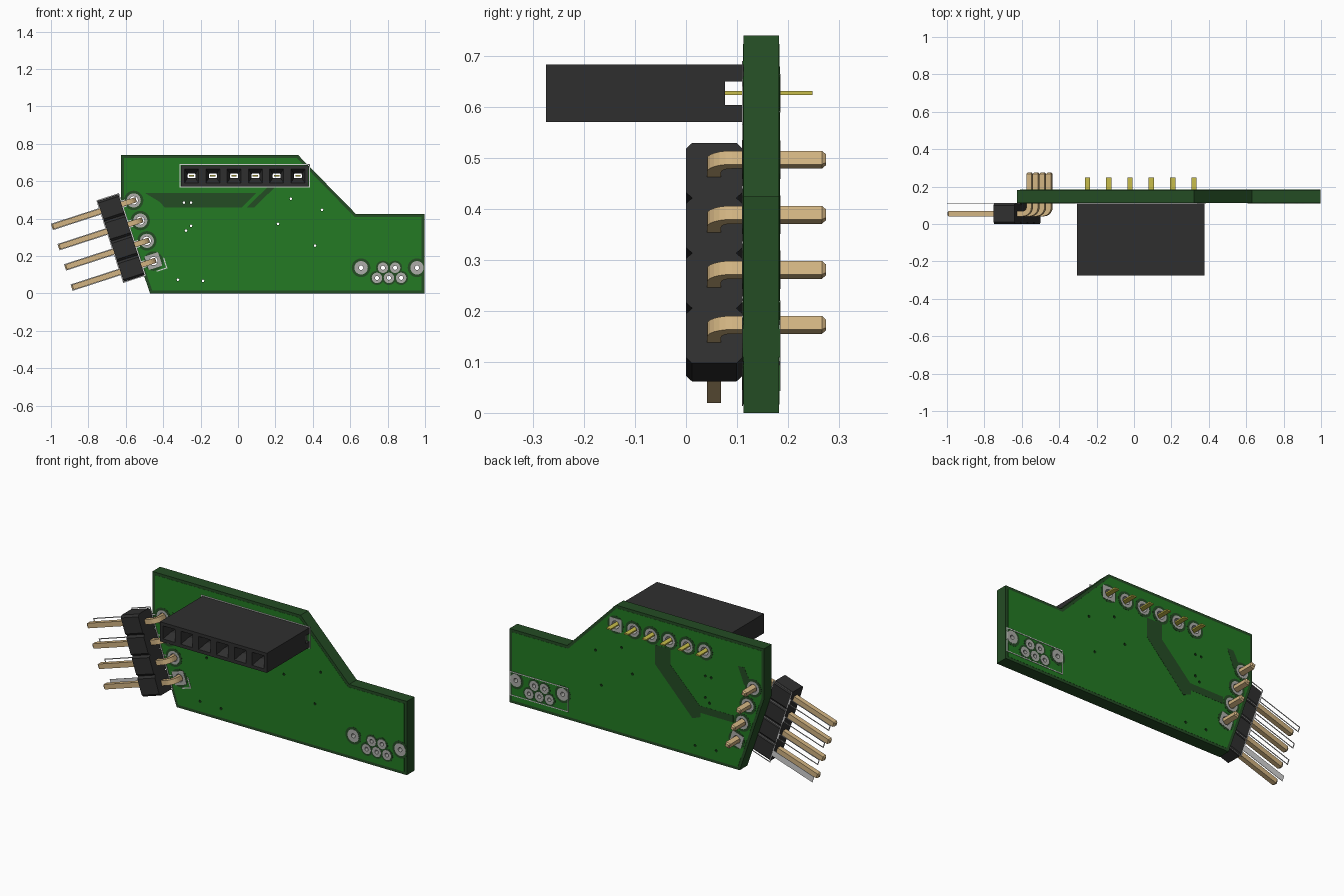
import bpy, bmesh, math
from mathutils import Vector
from mathutils.geometry import tessellate_polygon

cube = bpy.data.objects.get("Cube")
if cube:
    bpy.data.objects.remove(cube, do_unlink=True)


def material(name, r, g, b):
    lin = [((c / 255 + 0.055) / 1.055) ** 2.4 for c in (r, g, b)] + [1.0]
    m = bpy.data.materials.new(name)
    m.use_nodes = True
    m.diffuse_color = lin
    node = next(n for n in m.node_tree.nodes if n.type == 'BSDF_PRINCIPLED')
    node.inputs["Base Color"].default_value = lin
    return m


GREEN = material("green copper pour", 35, 122, 35)
DARK = material("dark green board", 36, 76, 36)
BLACK = material("black plastic", 47, 47, 47)
TAN = material("tan gold pin", 210, 180, 130)
YELLOW = material("yellow contact", 200, 190, 75)
PAD = material("grey pad", 172, 172, 168)
SILK = material("white print", 212, 212, 212)


def finish(name, bm, mat):
    bmesh.ops.recalc_face_normals(bm, faces=bm.faces[:])
    me = bpy.data.meshes.new(name)
    bm.to_mesh(me)
    bm.free()
    me.materials.append(mat)
    ob = bpy.data.objects.new(name, me)
    bpy.context.collection.objects.link(ob)
    return ob


def plate(name, shapes, y0, y1, mat):
    """Each shape is [outline, hole, hole...] in x,z, extruded from y0 to y1."""
    bm = bmesh.new()
    for loops in shapes:
        tris = tessellate_polygon([[Vector((x, z, 0)) for x, z in lp] for lp in loops])
        flat = [p for lp in loops for p in lp]
        a = [bm.verts.new((x, y0, z)) for x, z in flat]
        b = [bm.verts.new((x, y1, z)) for x, z in flat]
        for t in tris:
            bm.faces.new([a[i] for i in t])
            bm.faces.new([b[i] for i in reversed(t)])
        start = 0
        for lp in loops:
            n = len(lp)
            for i in range(n):
                p, q = start + i, start + (i + 1) % n
                bm.faces.new((a[p], a[q], b[q], b[p]))
            start += n
    return finish(name, bm, mat)


def loft(name, rings, mat):
    """Closed solid through a list of equal rings of 3D points."""
    bm = bmesh.new()
    vs = [[bm.verts.new(p) for p in r] for r in rings]
    for r, s in zip(vs, vs[1:]):
        n = len(r)
        for i in range(n):
            bm.faces.new((r[i], r[(i + 1) % n], s[(i + 1) % n], s[i]))
    bm.faces.new(vs[0])
    bm.faces.new(vs[-1])
    return finish(name, bm, mat)


def circle(c, r, n=24, xmax=9.0):
    return [(min(xmax, c[0] + r * math.cos(math.tau * i / n)), c[1] + r * math.sin(math.tau * i / n))
            for i in range(n)]


def inset(poly, d):
    out = []
    for i, p in enumerate(poly):
        p, a, b = Vector(p), Vector(poly[i - 1]), Vector(poly[(i + 1) % len(poly)])
        e, f = (p - a).normalized(), (b - p).normalized()
        n, m = Vector((-e.y, e.x)), Vector((-f.y, f.x))
        out.append(tuple(p + (n + m) * d / (1 + n.dot(m))))
    return out


def rect(x0, x1, z0, z1):
    return [(x0, z0), (x1, z0), (x1, z1), (x0, z1)]


# Angled header frame: u points outward along the pins, v down the row
PITCH = 0.1137
ANG = math.radians(18)
CX, CZ = -0.505, 0.335


def hdr(u, v):
    c, s = math.cos(ANG), math.sin(ANG)
    return (CX - u * c + v * s, CZ - u * s - v * c)


def hdr_rect(u0, u1, v0, v1):
    return [hdr(u0, v0), hdr(u1, v0), hdr(u1, v1), hdr(u0, v1)]


def hdr3(u, v, y):
    x, z = hdr(u, v)
    return (x, y, z)


header_v = [(i - 1.5) * PITCH for i in range(4)]
socket_x = [0.036 + (i - 2.5) * PITCH for i in range(6)]
SZ = 0.628                      # socket row height
F, B = 0.1125, 0.1825           # front and back of the board

# Pads: centre, outer loop, drill radius, clearance radius
pads = []
for v in header_v:
    c = hdr(0, v)
    square = v == header_v[-1]
    pads.append((c, hdr_rect(-0.038, 0.038, v - 0.038, v + 0.038) if square else circle(c, 0.038), 0.0224, 0.052))
for x in socket_x:
    square = x == socket_x[-1]
    pads.append(((x, SZ), rect(x - 0.038, x + 0.038, SZ - 0.038, SZ + 0.038) if square
                 else circle((x, SZ), 0.038), 0.0224, 0.052))
for x in (0.658, 0.957):
    pads.append(((x, 0.137), circle((x, 0.137), 0.036), 0.012, 0.05))
for c in ((0.775, 0.137), (0.84, 0.137), (0.743, 0.083), (0.807, 0.083), (0.872, 0.083)):
    pads.append((c, circle(c, 0.028), 0.011, 0.038))

vias = [(-0.289, 0.485), (-0.251, 0.485), (-0.251, 0.361), (-0.278, 0.335), (0.214, 0.372),
        (0.283, 0.506), (0.449, 0.447), (0.412, 0.255), (-0.321, 0.073), (-0.187, 0.067)]
via_loops = [circle(c, 0.007, 10) for c in vias]
drills = via_loops + [circle(c, d + 0.003) for c, _, d, _ in pads]

# Board slab with drilled holes
outline = [(-0.47, 0), (0.998, 0), (0.998, 0.425), (0.63, 0.425), (0.32, 0.741), (-0.625, 0.741), (-0.625, 0.45)]
plate("board", [[outline] + drills], F, B, DARK)

# Copper pour, clearances and bare strips on both faces
clear = [[circle(c, r, 24, 0.996), circle(c, d + 0.003)] for c, _, d, r in pads]
front_bare = [[[(-0.5, 0.538), (0.10, 0.538), (0.02, 0.458), (-0.39, 0.458), (-0.42, 0.49)]] + via_loops[:2],
              [[(0.16, 0.57), (0.20, 0.57), (0.085, 0.458), (0.045, 0.458)]]]
back_bare = [[[(0.07, 0.58), (0.07, 0.47), (-0.17, 0.22), (-0.22, 0.24), (-0.22, 0.30), (-0.03, 0.49), (-0.03, 0.58)]],
             [[(-0.2, 0.305), (-0.43, 0.305), (-0.43, 0.265), (-0.2, 0.265)]],
             [[(-0.46, 0.6), (-0.5, 0.6), (-0.54, 0.525), (-0.5, 0.5)]]]
for side, y, s, bare in (("front", F, -1, front_bare), ("back", B, 1, back_bare)):
    plate(side + "_pour", [[inset(outline, 0.016)] + drills], y, y + s * 0.001, GREEN)
    plate(side + "_clearance", clear + bare, y, y + s * 0.0018, DARK)

# Plated pads run through the board
plate("plated_pads", [[o, circle(c, d)] for c, o, d, _ in pads], F - 0.003, B + 0.003, PAD)


# Printed outlines
def frame(loop, w=0.005):
    return [loop, inset(loop, w)]


def ccw(loop):
    area = sum(a[0] * b[1] - b[0] * a[1] for a, b in zip(loop, loop[1:] + loop[:1]))
    return loop if area > 0 else loop[::-1]


plate("socket_print", [frame(rect(-0.312, 0.384, 0.566, 0.691))], F - 0.003, F - 0.001, SILK)
plate("connector_print", [frame(rect(0.622, 0.995, 0.043, 0.182))], B + 0.001, B + 0.003, SILK)
v1 = header_v[-1]
prints = [frame(ccw(hdr_rect(0.063, 0.19, -0.232, 0.232)))]
prints += [[hdr_rect(0.068, 0.185, v + PITCH / 2 - 0.0025, v + PITCH / 2 + 0.0025)] for v in header_v[:-1]]
for v in header_v:
    loop = ccw(hdr_rect(0.19, 0.46, v - 0.018, v + 0.018))
    prints.append([loop] if v == v1 else frame(loop))
    prints += [[hdr_rect(0.044, 0.063, v + k - 0.0025, v + k + 0.0025)] for k in (-0.017, 0.017)]
prints.append([[hdr(u, v1 + v) for u, v in ((-0.06, 0), (-0.06, 0.06), (0, 0.06),
                                            (0, 0.054), (-0.054, 0.054), (-0.054, 0))]])
plate("header_print", prints, F - 0.003, F - 0.001, SILK)

# Header body: notched profile extruded along the pins
CH, H = 0.012, 0.111
v0 = -2 * PITCH
low = [(v0, CH)]
for i in range(4):
    a = v0 + i * PITCH
    low += [(a + CH, 0), (a + PITCH - CH, 0), (a + PITCH, CH)]
profile = low + [(v, H - y) for v, y in reversed(low)]
loft("header_body", [[hdr3(u, v, y) for v, y in profile] for u in (0.068, 0.185)], BLACK)

# Bent square header pins with tapered tips
R, PY, W = 0.035, 0.055, 0.014
path = [(0.46, PY, 0, 0.6), (0.452, PY, 0, 1)]
path += [(R - R * math.sin(t), PY + R - R * math.cos(t), t, 1) for t in (math.pi / 2 * k / 6 for k in range(7))]
path += [(0, 0.267, math.pi / 2, 1), (0, 0.275, math.pi / 2, 0.6)]
for i, v in enumerate(header_v):
    rings = []
    for u, y, t, k in path:
        w = W * k
        rings.append([hdr3(u + a * w * math.sin(t), v + b * w, y + a * w * math.cos(t))
                      for a, b in ((-1, -1), (1, -1), (1, 1), (-1, 1))])
    loft(f"header_pin_{i + 1}", rings, TAN)

# Socket body: six cells, each a funnel and slot opening into a rear channel
bm = bmesh.new()
for i, x in enumerate(socket_x):
    h = PITCH / 2
    spec = [(h, 0.0565, -0.275), (0.0375, 0.0375, -0.275), (0.0215, 0.012, -0.225), (0.0215, 0.012, 0.077),
            (h, 0.023, 0.077), (h, 0.023, F), (h, 0.0565, F)]
    rings = [[bm.verts.new((x + a * w, y, SZ + b * t)) for a, b in ((-1, -1), (1, -1), (1, 1), (-1, 1))]
             for w, t, y in spec]
    for k, r in enumerate(rings):
        s = rings[(k + 1) % 7]
        for e in range(4):
            if k < 4 or e in (0, 2):
                bm.faces.new((r[e], r[(e + 1) % 4], s[(e + 1) % 4], s[e]))
    for end, lo, hi in ((0, 0, 3), (5, 1, 2)):
        if i == end:
            bm.faces.new([rings[k][lo] for k in (0, 6, 5, 4)] + [rings[k][hi] for k in (4, 5, 6, 0)])
bmesh.ops.remove_doubles(bm, verts=bm.verts[:], dist=1e-5)
finish("socket_body", bm, BLACK)

# Flat socket contacts
for i, x in enumerate(socket_x):
    loft(f"socket_contact_{i + 1}",
         [[(px, y, pz) for px, pz in rect(x - 0.014, x + 0.014, SZ - 0.004, SZ + 0.004)] for y in (0.077, 0.248)],
         YELLOW)
